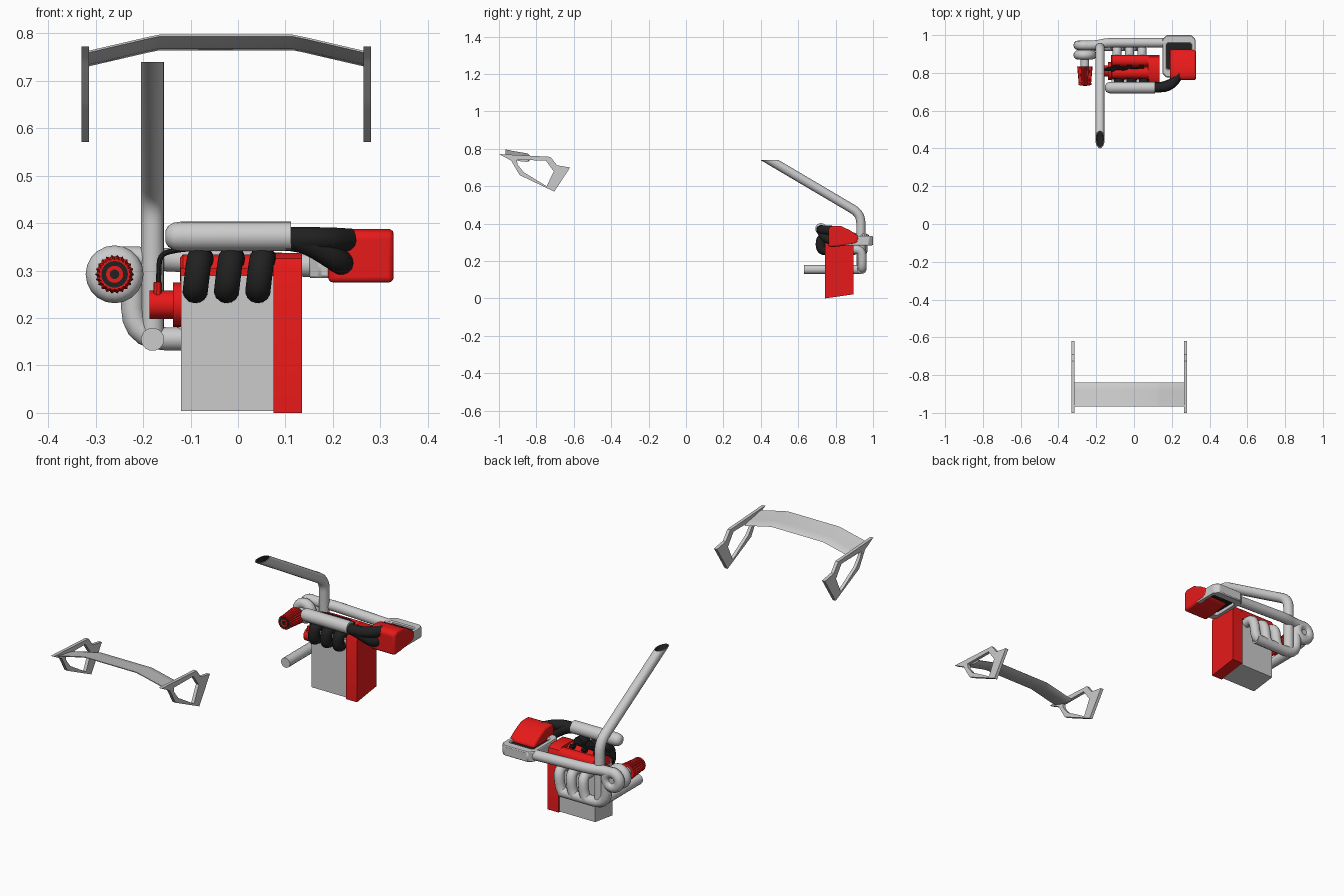
import bpy, bmesh, math
from mathutils import Vector, Matrix

if "Cube" in bpy.data.objects:
    bpy.data.objects.remove(bpy.data.objects["Cube"])


def material(name, col):
    m = bpy.data.materials.new(name)
    m.diffuse_color = (*col, 1)
    m.use_nodes = True
    m.node_tree.nodes["Principled BSDF"].inputs["Base Color"].default_value = m.diffuse_color
    return m


RED = material("red_paint", (0.8, 0.01, 0.01))
BLACK = material("black_rubber", (0.015, 0.015, 0.015))


def finish(name, bm, mat=None, bevel=0, seg=2):
    bmesh.ops.recalc_face_normals(bm, faces=bm.faces)
    me = bpy.data.meshes.new(name)
    bm.to_mesh(me)
    bm.free()
    ob = bpy.data.objects.new(name, me)
    bpy.context.collection.objects.link(ob)
    if mat:
        me.materials.append(mat)
    if bevel:
        b = ob.modifiers.new("bevel", 'BEVEL')
        b.width, b.segments = bevel, seg
    return ob


def loft(name, rings, mat=None, closed=False, bevel=0, seg=2):
    """Skin a list of equal-length point rings; capped unless closed."""
    bm = bmesh.new()
    vs = [[bm.verts.new(p) for p in r] for r in rings]
    n = len(vs[0])
    for k in range(len(vs) if closed else len(vs) - 1):
        a, b = vs[k], vs[(k + 1) % len(vs)]
        for i in range(n):
            j = (i + 1) % n
            bm.faces.new((a[i], a[j], b[j], b[i]))
    if not closed:
        bm.faces.new(vs[0])
        bm.faces.new(vs[-1])
    return finish(name, bm, mat, bevel, seg)


def slab(name, profile, x0, x1, mat=None, bevel=0, seg=2):
    """Extrude a (y, z) profile along x."""
    return loft(name, [[(x, y, z) for y, z in profile] for x in (x0, x1)], mat, False, bevel, seg)


def lathe(name, profile, axis, loc, mat=None, n=16, rib=0):
    """Revolve (t, radius) pairs about x or y through loc; rib makes alternate spokes sink."""
    rings = []
    for t, r in profile:
        ring = []
        for i in range(n):
            a = 2 * math.pi * i / n
            q = r * (1 - rib * (i % 2))
            c, s = q * math.cos(a), q * math.sin(a)
            ring.append(Vector((t, c, s) if axis == 'x' else (c, t, s)) + Vector(loc))
        rings.append(ring)
    return loft(name, rings, mat)


def tube(name, pts, r, mat=None, fillet=0.04, res=5):
    """Round pipe along a polyline with rounded corners."""
    pts = [Vector(p) for p in pts]
    path = [pts[0]]
    for a, b, c in zip(pts, pts[1:], pts[2:]):
        d1 = min(fillet, (a - b).length * .48)
        d2 = min(fillet, (c - b).length * .48)
        p, q = b + (a - b).normalized() * d1, b + (c - b).normalized() * d2
        for i in range(6):
            t = i / 5
            path.append(p * (1 - t) ** 2 + b * 2 * t * (1 - t) + q * t * t)
    path.append(pts[-1])
    cu = bpy.data.curves.new(name, 'CURVE')
    cu.dimensions = '3D'
    cu.bevel_depth, cu.bevel_resolution, cu.use_fill_caps = r, res, True
    s = cu.splines.new('POLY')
    s.points.add(len(path) - 1)
    for sp, p in zip(s.points, path):
        sp.co = (*p, 1)
    tmp = bpy.data.objects.new(name + "_path", cu)
    bm = bmesh.new()
    me = bpy.data.meshes.new_from_object(tmp)
    bm.from_mesh(me)
    bpy.data.objects.remove(tmp)
    bmesh.ops.remove_doubles(bm, verts=bm.verts, dist=1e-5)
    return finish(name, bm, mat)


# Rear wing: two open end plates and a kinked blade
outer = [(-1, .772), (-.725, .757), (-.69, .712), (-.62, .70), (-.704, .571), (-.89, .66), (-.935, .737)]
inner = [(-.905, .74), (-.75, .738), (-.715, .69), (-.707, .68), (-.745, .60), (-.868, .675), (-.90, .715)]
for side, x0 in (("left", -.33), ("right", .264)):
    x1 = x0 + .016
    loft("wing_plate_" + side, [[(x, y, z) for y, z in p] for x, p in
         ((x0, outer), (x1, outer), (x1, inner), (x0, inner))], closed=True)
foil = [(-.965, .797), (-.93, .789), (-.88, .781), (-.845, .774), (-.838, .768), (-.85, .764),
        (-.89, .768), (-.935, .782), (-.965, .793)]
loft("wing_blade", [[(x, y, z - d) for y, z in foil] for x, d in
     ((-.315, .034), (-.19, .005), (-.165, 0), (.115, 0), (.14, .005), (.265, .034))])

# Engine block, end cover and twin-lobe valve cover
slab("engine_block", [(.75, .004), (.885, .022), (.885, .29), (.75, .29)], -.12, .076)
slab("timing_cover", [(.742, 0), (.896, .022), (.896, .30), (.885, .325), (.865, .337),
                      (.775, .337), (.752, .325), (.742, .30)], .075, .135, RED)
slab("cylinder_head", [(.765, .27), (.895, .27), (.895, .305), (.765, .305)], -.121, .075, RED)
for k, y in enumerate((.800, .864)):
    lathe(f"cam_cover_{k}", [(-.122, .025), (-.116, .032), (.076, .032)], 'x', (0, y, .302), RED)

# Plenum, three intake runners, exhaust headers, plug leads
lathe("intake_plenum", [(-.153, .012), (-.147, .022), (-.135, .029), (-.12, .031), (.112, .031)],
      'x', (0, .722, .372))
for k, x in enumerate((-.09, -.024, .042)):
    tube(f"intake_runner_{k}", [(x + .012, .77, .325), (x + .008, .721, .325), (x, .72, .258),
                                (x, .765, .258)], .027, BLACK, .03)
    tube(f"exhaust_header_{k}", [(x, .87, .262), (x, .942, .262), (x - .012, .942, .158),
                                 (x - .05, .940, .156)], .024, None, .045)
    tube(f"plug_lead_{k}", [(-.168, .81, .27), (-.165, .815, .335), (-.12, .815 + .008 * k, .345),
                            (x - .02, .81 + .008 * k, .35), (x, .832, .345), (x, .832, .31)],
         .0055, BLACK, .02, 2)
    lathe(f"lead_boot_{k}", [(-.012, .01), (.012, .01)], 'x', (x, .832, .335), BLACK, 8)

# Distributor
lathe("distributor", [(-.187, .03), (-.137, .03), (-.137, .047), (-.118, .047)], 'x', (0, .81, .228), RED)
tube("distributor_boot", [(-.17, .795, .235), (-.169, .80, .275)], .009, RED, 0, 2)

# Turbo: two volutes, hub, collector feed
for k, y in enumerate((.895, .946)):
    bm = bmesh.new()
    rings = 20
    vs = []
    for i in range(rings):
        a = 2 * math.pi * i / rings
        vs.append([bm.verts.new((-.26 + (.036 + .025 * math.cos(b)) * math.cos(a),
                                 y + .025 * math.sin(b),
                                 .292 + (.036 + .025 * math.cos(b)) * math.sin(a)))
                   for b in (2 * math.pi * j / 12 for j in range(12))])
    for i in range(rings):
        for j in range(12):
            p, q = vs[i], vs[(i + 1) % rings]
            bm.faces.new((p[j], p[(j + 1) % 12], q[(j + 1) % 12], q[j]))
    finish(f"turbo_volute_{k}", bm)
lathe("turbo_hub", [(.88, .028), (.958, .028)], 'y', (-.26, 0, .292))
tube("exhaust_collector", [(.03, .94, .156), (-.222, .94, .156), (-.222, .94, .292)], .025, None, .07)

# Air filter: ribbed cone with open mouth, and its neck
lathe("filter_neck", [(.825, .023), (.90, .023)], 'y', (-.26, 0, .292))
lathe("air_filter", [(.745, .033), (.835, .041)], 'y', (-.26, 0, .292), RED, 44, .1)
lathe("filter_rim", [(.735, .034), (.747, .034)], 'y', (-.26, 0, .292), RED, 44, .08)
lathe("filter_dark_ring", [(.7335, .028), (.736, .028)], 'y', (-.26, 0, .292), BLACK, 24)
lathe("filter_cap", [(.732, .018), (.735, .018)], 'y', (-.26, 0, .292), RED, 20)
lathe("filter_core", [(.7305, .010), (.733, .010)], 'y', (-.26, 0, .292), BLACK, 16)

# Exhaust stack with level-cut hollow tip, and low outlet pipe
stack = tube("exhaust_stack", [(-.18, .935, .15), (-.18, .935, .452), (-.18, .36, .791)], .0245, None, .05, 6)
bm = bmesh.new()
bm.from_mesh(stack.data)
cut = bmesh.ops.bisect_plane(bm, geom=bm.verts[:] + bm.edges[:] + bm.faces[:], dist=1e-6,
                             plane_co=(0, 0, .739), plane_no=(0, 0, 1), clear_outer=True)
rim = [e for e in cut['geom_cut'] if isinstance(e, bmesh.types.BMEdge)]
cap = bmesh.ops.contextual_create(bm, geom=rim)['faces']
bmesh.ops.inset_region(bm, faces=cap, thickness=.004)
wall = bmesh.ops.extrude_face_region(bm, geom=cap)
bottom = [f for f in wall['geom'] if isinstance(f, bmesh.types.BMFace)]
bmesh.ops.translate(bm, vec=Vector((0, .861, -.508)) * .06,
                    verts=list({v for f in bottom for v in f.verts}))
for f in bottom:
    f.material_index = 1
    for e in f.edges:
        for g in e.link_faces:
            g.material_index = 1
bmesh.ops.delete(bm, geom=[f for f in cap if f.is_valid], context='FACES_ONLY')
bm.to_mesh(stack.data)
bm.free()
grey = bpy.data.materials.new("grey_metal")
grey.diffuse_color = (.8, .8, .8, 1)
grey.use_nodes = True
grey.node_tree.nodes["Principled BSDF"].inputs["Base Color"].default_value = grey.diffuse_color
stack.data.materials.append(grey)
stack.data.materials.append(BLACK)
tube("outlet_pipe", [(-.18, .63, .155), (-.18, .94, .155)], .0245)

# Charge pipe from turbo to intercooler
tube("charge_pipe", [(-.27, .945, .326), (-.20, .947, .326), (-.14, .96, .322), (.17, .96, .31)], .025)


# Intercooler: open frame with chamfered corners, core and red scoop
def oct_ring(x0, x1, y0, y1, c, z):
    return [(x0 + c, y0, z), (x1 - c, y0, z), (x1, y0 + c, z), (x1, y1 - c, z),
            (x1 - c, y1, z), (x0 + c, y1, z), (x0, y1 - c, z), (x0, y0 + c, z)]


O, I = (.15, .325, .775, 1.0, .022), (.172, .305, .82, .955, .006)
loft("intercooler_frame", [oct_ring(*I, .284), oct_ring(*O, .284), oct_ring(*O, .334), oct_ring(*I, .334)],
     closed=True, bevel=.008, seg=1)
loft("intercooler_core", [oct_ring(.165, .31, .81, .96, .004, z) for z in (.30, .322)], BLACK)
slab("air_scoop", [(.762, .274), (.762, .376), (.78, .388), (.83, .387), (.875, .365), (.925, .332),
                   (.92, .30), (.90, .29), (.81, .277)], .19, .328, RED, .02, 3)

# Flexible hoses joining plenum to intercooler
tube("upper_hose", [(.10, .722, .366), (.19, .725, .366), (.245, .80, .362)], .026, BLACK, .05)
tube("lower_hose", [(.10, .724, .368), (.15, .725, .36), (.215, .75, .318), (.225, .80, .312)], .026, BLACK, .05)

# Smooth shading with sharp edges kept
for ob in bpy.data.objects:
    ob.select_set(ob.type == 'MESH')
bpy.context.view_layer.objects.active = stack
bpy.ops.object.shade_smooth_by_angle(angle=math.radians(35))
